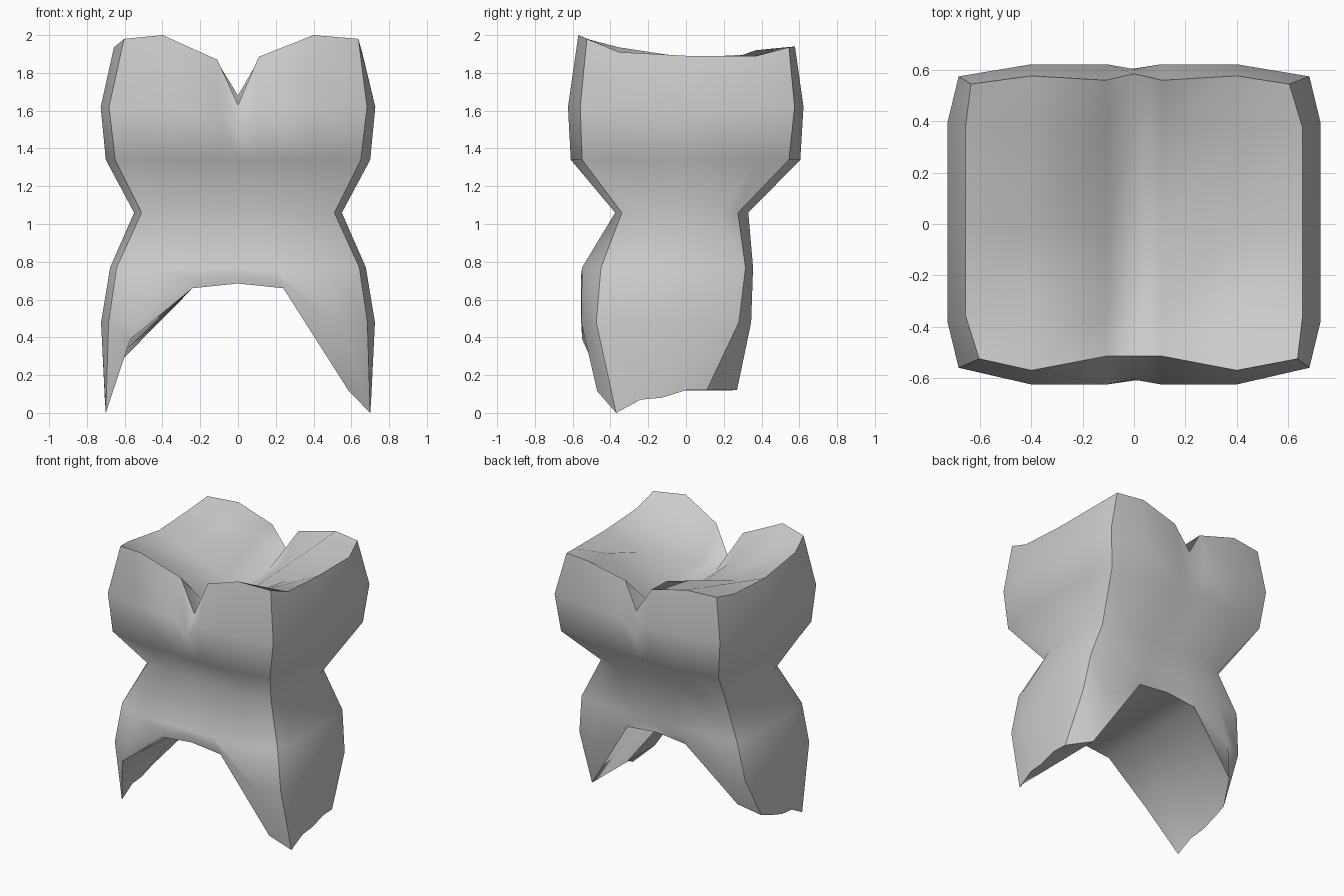
import bpy, bmesh

if "Cube" in bpy.data.objects:
    bpy.data.objects.remove(bpy.data.objects["Cube"])

NX, NY = 7, 5   # columns across the front and along each side

# Ring profiles: z, corner x, side x, front corner y, front y, back corner y, back y, outer column x, inner column x
RINGS = [
    (1.90, .62, .657, -.525, -.57, .545, .577, .40, .11),
    (1.62, .683, .727, -.56, -.625, .575, .622, .40, .105),
    (1.34, .65, .70, -.55, -.61, .545, .605, .39, .11),
    (1.06, .51, .55, -.34, -.375, .275, .33, .33, .11),
    (0.77, .642, .677, -.45, -.55, .315, .355, .44, .18),
    (0.48, .685, .725, -.475, -.555, .28, .345, .54, .22),
    (0.10, .70, .705, -.37, -.55, .11, .35, .57, .24),
]
# Heights of the chewing rim (left to right, front to back)
TOP_FRONT = [1.98, 2.0, 1.87, 1.63, 1.885, 2.0, 1.98]
TOP_BACK = [1.935, 1.94, 1.86, 1.68, 1.87, 1.94, 1.935]
TOP_LEFT, TOP_RIGHT = [1.935, 1.88, 1.90], [1.91, 1.89, 1.89]
# Heights of the root rim
LOW_FRONT = [0, .39, .66, .685, .66, .115, 0]
LOW_BACK = [.16, .28, .66, .685, .66, .12, .12]
LOW_SIDE = [.07, .08, .12]
# Heights of the biting surface, columns left to right, rows front to back
BASIN = [(1.82, 1.79, 1.88), (1.70, 1.67, 1.85), (1.62, 1.60, 1.63),
         (1.68, 1.64, 1.69), (1.84, 1.79, 1.92)]


def rim_point(level, i, j):
    """Point on the outer wall for perimeter grid cell (i, j)."""
    z, xc, xs, yfc, yf, ybc, yb, xo, xi = RINGS[level]
    low_level = level == len(RINGS) - 1
    if 0 < j < NY - 1:                       # side walls
        x = xs if i else -xs
        if low_level:
            return (x, (-.24, -.13, 0)[j - 1], LOW_SIDE[j - 1])
        y = yfc + (ybc - yfc) * (.16, .5, .84)[j - 1]
        return (x, y, (TOP_RIGHT if i else TOP_LEFT)[j - 1] if level == 0 else z)
    front = j == 0
    k = i - 3
    x = (0, xi, xo, xc)[abs(k)] * (1 if k > 0 else -1)
    corner = abs(k) == 3
    y = (yfc if corner else yf) if front else (ybc if corner else yb)
    low = (LOW_FRONT if front else LOW_BACK)[i]
    if level == 0:
        z = (TOP_FRONT if front else TOP_BACK)[i]
        if corner:
            x += .017 if front else -.015
        if abs(k) < 2:
            y = -.515 if front else (.585 if k == 0 else .56)
    elif level == 1 and k == 0:              # groove below the notch
        z, y = 1.5, y * .97
    elif low_level:
        z = low
        if abs(k) == 2 and low < .3:
            y, x = (-.47 if front else .27), x * (1.03 if k > 0 else 1.08)
    elif level == 5:
        z = max(z, low + .045)
    return (x, y, z)


# Perimeter order around the grid
ring = ([(i, 0) for i in range(NX)] + [(NX - 1, j) for j in range(1, NY)]
        + [(i, NY - 1) for i in range(NX - 2, -1, -1)]
        + [(0, j) for j in range(NY - 2, 0, -1)])

bm = bmesh.new()
walls = [[bm.verts.new(rim_point(l, i, j)) for i, j in ring] for l in range(len(RINGS))]
n = len(ring)

# Crown and root walls
for a, b in zip(walls, walls[1:]):
    for k in range(n):
        q = (k + 1) % n
        bm.faces.new((a[k], b[k], b[q], a[q]))


def cap(rim, inner):
    """Close a rim with a grid whose inner points come from a function."""
    g = dict(zip(ring, rim))
    for i in range(1, NX - 1):
        for j in range(1, NY - 1):
            g[i, j] = bm.verts.new(inner(g, i, j))
    for i in range(NX - 1):
        for j in range(NY - 1):
            bm.faces.new((g[i, j], g[i + 1, j], g[i + 1, j + 1], g[i, j + 1]))


def basin(g, i, j):
    x = (0, .105, .40)[abs(i - 3)] * (1 if i > 3 else -1)
    return (x, (-.35, 0, .37)[j - 1], BASIN[i - 1][j - 1])


def vault(g, i, j):
    return g[i, 0].co.lerp(g[i, NY - 1].co, j / (NY - 1))


cap(walls[0], basin)       # biting surface
cap(walls[-1], vault)      # arched underside between the roots

# Smooth shading with sharp rims and corner edges
for f in bm.faces:
    f.smooth = True
for k, cell in enumerate(ring):
    for w in (walls[0], walls[-1]):
        bm.edges.get((w[k], w[(k + 1) % n])).smooth = False
    if cell[0] in (0, NX - 1) and cell[1] in (0, NY - 1):
        for a, b in zip(walls, walls[1:]):
            bm.edges.get((a[k], b[k])).smooth = False
bmesh.ops.recalc_face_normals(bm, faces=bm.faces)

mesh = bpy.data.meshes.new("tooth_shell")
bm.to_mesh(mesh)
bm.free()
obj = bpy.data.objects.new("tooth_shell", mesh)
bpy.context.collection.objects.link(obj)
